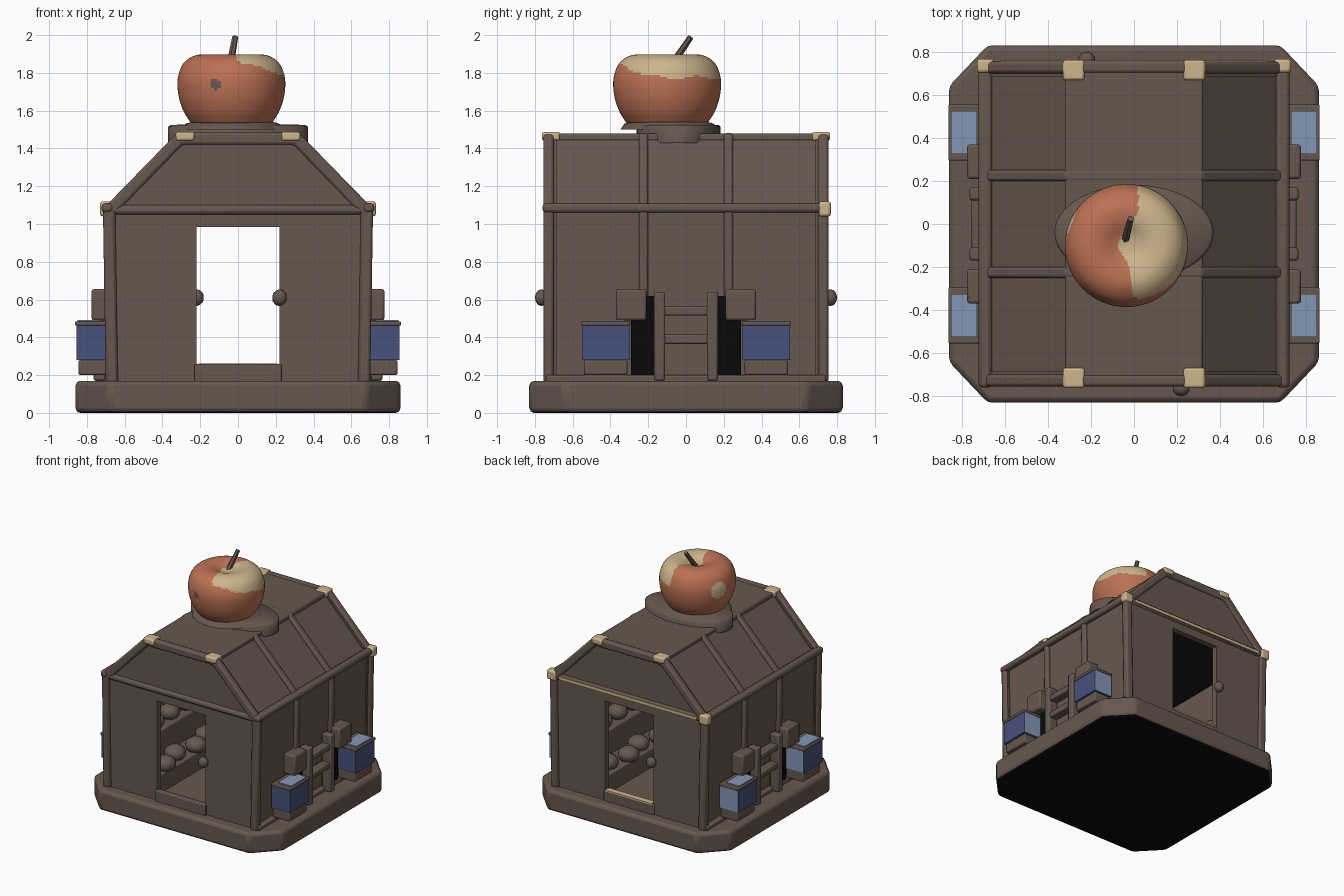
import bpy, bmesh, math
from mathutils import Vector

if "Cube" in bpy.data.objects:
    bpy.data.objects.remove(bpy.data.objects["Cube"])


def mat(name, rgb):
    m = bpy.data.materials.new(name)
    m.diffuse_color = (*rgb, 1)
    m.use_nodes = True
    m.node_tree.nodes["Principled BSDF"].inputs["Base Color"].default_value = m.diffuse_color
    return m


BROWN = mat("brown_wood", (0.135, 0.097, 0.077))
RED = mat("apple_red", (0.50, 0.165, 0.088))
TAN = mat("cream_tan", (0.60, 0.46, 0.26))
BLUE = mat("dark_blue", (0.062, 0.085, 0.20))
PALE = mat("pale_blue", (0.23, 0.31, 0.46))
BLACK = mat("black", (0.003, 0.003, 0.003))


def finish(name, bm, mats, bevel=0.0, rule=None, angle=40):
    bmesh.ops.recalc_face_normals(bm, faces=bm.faces[:])
    if rule:
        for f in bm.faces:
            f.material_index = rule(f.calc_center_median(), f.normal)
    me = bpy.data.meshes.new(name)
    bm.to_mesh(me)
    bm.free()
    ob = bpy.data.objects.new(name, me)
    bpy.context.collection.objects.link(ob)
    for m in mats:
        me.materials.append(m)
    bpy.ops.object.select_all(action='DESELECT')
    ob.select_set(True)
    bpy.context.view_layer.objects.active = ob
    bpy.ops.object.shade_smooth_by_angle(angle=math.radians(angle))
    if bevel:
        b = ob.modifiers.new("soft_edges", 'BEVEL')
        b.width, b.segments, b.limit_method = bevel, 2, 'ANGLE'
    return ob


def box(name, lo, hi, m=BROWN, bevel=0.0, rule=None, mats=None):
    bm = bmesh.new()
    bmesh.ops.create_cube(bm, size=1)
    for v in bm.verts:
        v.co = [(l + h) / 2 + c * abs(h - l) for l, h, c in zip(lo, hi, v.co)]
    return finish(name, bm, mats or [m], bevel, rule)


def prism(name, pts, a, b, axis='y', mats=(BROWN,), bevel=0.0, rule=None):
    """Extrude a closed outline: (x, z) along y, or (x, y) along z."""
    bm = bmesh.new()
    put = (lambda p, t: (p[0], t, p[1])) if axis == 'y' else (lambda p, t: (p[0], p[1], t))
    f = bm.faces.new([bm.verts.new(put(p, a)) for p in pts])
    g = bmesh.ops.extrude_face_region(bm, geom=[f])
    d = Vector(put((0, 0), b - a))
    bmesh.ops.translate(bm, vec=d, verts=[v for v in g['geom'] if isinstance(v, bmesh.types.BMVert)])
    return finish(name, bm, mats, bevel, rule)


def ball(name, c, r, m=BROWN, scale=(1, 1, 1)):
    bm = bmesh.new()
    bmesh.ops.create_icosphere(bm, subdivisions=2, radius=r)
    for v in bm.verts:
        v.co = [p + q * s for p, q, s in zip(c, v.co, scale)]
    return finish(name, bm, [m], angle=80)


def half(i):
    """House outline, right half, inset by i, from bottom to top."""
    return [(0.70 - i, 0.16), (0.715 - i, 1.08 - 0.4 * i), (0.32 - 0.4 * i, 1.485 - i)]


def arch(i):
    r = half(i)
    return r + [(-x, z) for x, z in reversed(r)]


def hoop(outer, inner):
    return arch(outer) + list(reversed(arch(inner)))


# base slab with cut corners
X, Y, CX, CY = 0.86, 0.83, 0.68, 0.64
prism("base_slab", [(X, -CY), (X, CY), (CX, Y), (-CX, Y), (-X, CY), (-X, -CY), (-CX, -Y), (CX, -Y)],
      0, 0.17, 'z', (BROWN, BLACK), 0.025, lambda c, n: 1 if n.z < -0.9 else 0)

# walls and roof shell, black on the inner ceiling
prism("wall_and_roof_shell", hoop(0.03, 0.06), -0.72, 0.72, 'y', (BROWN, BLACK), 0,
      lambda c, n: 1 if n.z < -0.3 and c.z > 0.8 else 0)
box("roof_flat_top", (-0.32, -0.74, 1.44), (0.32, 0.74, 1.478), bevel=0.01)

# end walls with doorways
door = [(-0.22, 0.16), (-0.22, 0.985), (0.22, 0.985), (0.22, 0.16)]
for s, side in ((-1, "front"), (1, "back")):
    y0, y1 = sorted((s * 0.685, s * 0.735))
    prism(side + "_wall", arch(0.02) + door, y0, y1)
    y0, y1 = sorted((s * 0.70, s * 0.755))
    prism(side + "_frame", hoop(0, 0.065), y0, y1, bevel=0.015)
    box(side + "_door_sill", (-0.23, y0, 0.16), (0.23, y1 - 0.01, 0.258), bevel=0.008)
    box(side + "_gable_rail", (-0.68, y0, 1.05), (0.68, y1, 1.1), bevel=0.02)
    box(side + "_top_beam", (-0.30, y0, 1.425), (0.30, y1, 1.475), bevel=0.015)
    ball(side + "_door_knob", (-s * 0.22, s * 0.765, 0.61), 0.045, scale=(0.9, 0.8, 1))
    # cream roof corner caps
    for sx in (-1, 1):
        box(side + "_roof_corner_cap", (sx * 0.28 - 0.05, s * 0.715 - 0.047, 1.44),
            (sx * 0.28 + 0.05, s * 0.715 + 0.047, 1.488), TAN, 0.012)
        w = 0.04 if s > 0 else 0.02
        box(side + "_eave_corner_cap", (sx * 0.69 - w, s * 0.735 - w * 0.8, 1.08 - w),
            (sx * 0.69 + w, s * 0.735 + w * 0.8, 1.08 + w), TAN, 0.014)
# cream trim on the back
box("back_gable_trim", (-0.62, 0.75, 1.06), (0.62, 0.759, 1.085), TAN)
box("back_sill_trim", (-0.21, 0.70, 0.25), (0.21, 0.749, 0.262), TAN)

# middle ribs over the sides and roof
for y in (-0.225, 0.225):
    prism("middle_rib", hoop(0.004, 0.05), y - 0.025, y + 0.025, bevel=0.012)

for s, side in ((-1, "left"), (1, "right")):
    def sbox(name, x0, x1, y0, y1, z0, z1, **k):
        a, b = sorted((s * x0, s * x1))
        return box(side + "_" + name, (a, y0, z0), (b, y1, z1), **k)

    sbox("eave_rail", 0.66, 0.722, -0.76, 0.76, 1.06, 1.11, bevel=0.018)
    sbox("wall_foot", 0.64, 0.71, -0.74, 0.74, 0.16, 0.20, bevel=0.01)
    # centre ladder frame between dark gaps
    for y in (-0.14, 0.14):
        sbox("ladder_post", 0.68, 0.765, y - 0.03, y + 0.03, 0.17, 0.64, bevel=0.012)
    for z in (0.39, 0.54):
        sbox("ladder_rung", 0.68, 0.755, -0.13, 0.13, z - 0.025, z + 0.025, bevel=0.01)
    for t in (-1, 1):
        y0, y1 = sorted((t * 0.16, t * 0.29))
        sbox("dark_gap", 0.695, 0.703, y0, y1, 0.2, 0.62, m=BLACK)
        # bracket above the planter
        y0, y1 = sorted((t * 0.21, t * 0.37))
        sbox("bracket", 0.66, 0.775, y0, y1, 0.49, 0.655, bevel=0.012)
        # planter: foot, blue band, rim and pale filling
        y0, y1 = sorted((t * 0.30, t * 0.55))
        sbox("planter_foot", 0.69, 0.845, y0 + 0.01, y1 - 0.01, 0.20, 0.28, bevel=0.01)
        sbox("planter_band", 0.69, 0.855, y0, y1, 0.28, 0.465, mats=[BLUE, PALE],
             rule=lambda c, n: 1 if n.y > 0.9 else 0)
        sbox("planter_rim", 0.69, 0.863, y0 - 0.005, y1 + 0.005, 0.462, 0.485, bevel=0.006)
        sbox("planter_filling", 0.73, 0.85, y0 + 0.025, y1 - 0.025, 0.47, 0.492, m=PALE)

    # inner stepped shelves with round goods
    sbox("low_shelf", 0.27, 0.48, -0.62, 0.62, 0.16, 0.32, bevel=0.01)
    sbox("high_shelf", 0.47, 0.67, -0.62, 0.62, 0.16, 0.52, bevel=0.01)
    for i in range(6):
        y = -0.5 + i * 0.2
        ball(side + "_low_goods", (s * (0.31 + 0.05 * (i % 2)), y, 0.36), 0.085, scale=(1, 1, 0.75))
        ball(side + "_high_goods", (s * 0.55, y, 0.57), 0.08, scale=(1, 1, 0.8))


def spin(name, prof, c, steps, mats, sy=1.0, rule=None, angle=60):
    bm = bmesh.new()
    vs = [bm.verts.new((r, 0, z)) for r, z in prof]
    es = [bm.edges.new(p) for p in zip(vs, vs[1:])]
    bmesh.ops.spin(bm, geom=vs + es, axis=(0, 0, 1), cent=(0, 0, 0), steps=steps, angle=math.tau)
    bmesh.ops.remove_doubles(bm, verts=bm.verts[:], dist=1e-4)
    for v in bm.verts:
        v.co = (v.co.x + c[0], v.co.y * sy + c[1], v.co.z)
    return finish(name, bm, mats, rule=rule, angle=angle)


# oval plinth under the apple
spin("apple_plinth", [(0, 1.43), (0.37, 1.43), (0.37, 1.515), (0.355, 1.525), (0, 1.53)], (0, -0.04), 40, [BROWN], 0.6)
spin("plinth_cushion", [(0.27, 1.5), (0.25, 1.53), (0.2, 1.545), (0, 1.545)], (-0.03, -0.09), 40, [BROWN], 0.95)

# apple: outline refined with a Catmull-Rom curve
key = [(0, 1.86), (0.05, 1.868), (0.12, 1.893), (0.19, 1.893), (0.25, 1.855), (0.28, 1.79),
       (0.285, 1.72), (0.27, 1.64), (0.235, 1.565), (0.18, 1.52), (0, 1.515)]
prof = []
for i in range(len(key) - 1):
    p = [Vector(key[min(max(i + k, 0), len(key) - 1)]) for k in (-1, 0, 1, 2)]
    for j in range(6):
        t = j / 6
        q = 0.5 * (2 * p[1] + (p[2] - p[0]) * t + (2 * p[0] - 5 * p[1] + 4 * p[2] - p[3]) * t * t
                   + (3 * p[1] - p[0] - 3 * p[2] + p[3]) * t ** 3)
        prof.append((max(q.x, 0), q.y))
prof.append(key[-1])


def apple_colour(c, n):
    if c.z < 1.54 or (c - Vector((-0.12, -0.37, 1.74))).length < 0.028:
        return 2
    if (c - Vector((-0.29, 0.0, 1.75))).length < 0.065:
        return 1
    edge = -0.07 + 0.4 * abs(c.y + 0.12) + 0.015 * math.sin(25 * c.y)
    low = 1.775 + 0.35 * max(0, -c.y - 0.16) + 0.01 * math.sin(30 * c.y)
    return 1 if c.x > min(edge, 0.02) and c.z > low else 0


spin("apple", prof, (-0.035, -0.1), 96, [RED, TAN, BROWN], rule=apple_colour)

# leaning stem, wider at the tip
bm = bmesh.new()
bmesh.ops.create_cone(bm, cap_ends=True, segments=6, radius1=0.02, radius2=0.016, depth=1)
a, b = Vector((-0.04, -0.07, 1.85)), Vector((-0.015, 0.025, 1.99))
rot = (b - a).to_track_quat('Z', 'Y')
for v in bm.verts:
    k = v.co.z + 0.5
    v.co = a.lerp(b, k) + rot @ Vector((v.co.x, v.co.y, 0))
finish("apple_stem", bm, [BROWN])
